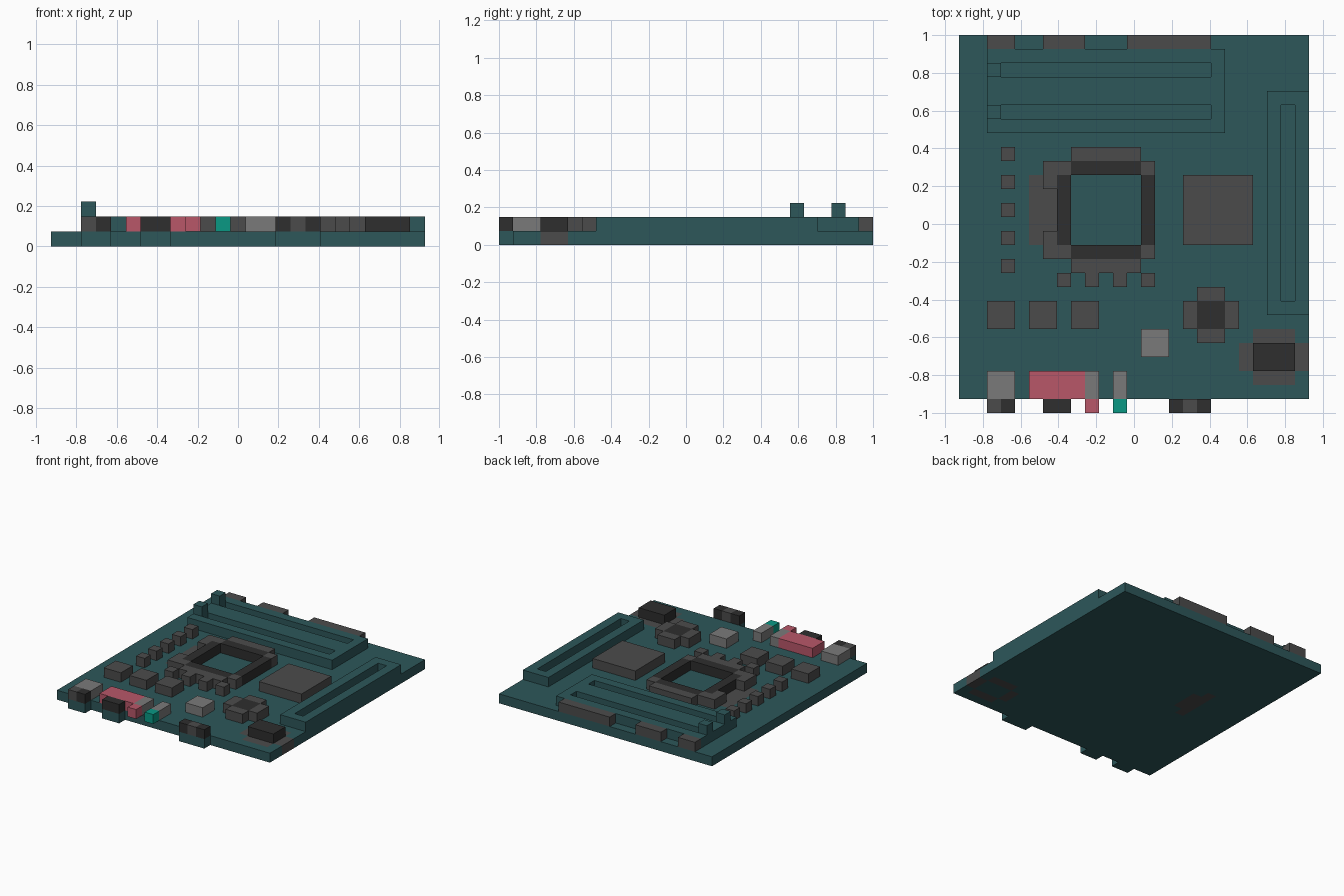
import bpy
import bmesh

cube = bpy.data.objects.get("Cube")
if cube:
    bpy.data.objects.remove(cube, do_unlink=True)

U = 2 / 27  # size of one block


def make_material(name, rgb):
    linear = [((c / 255 + 0.055) / 1.055) ** 2.4 if c > 10 else c / 255 / 12.92 for c in rgb]
    mat = bpy.data.materials.new(name)
    mat.use_nodes = True
    mat.diffuse_color = (*linear, 1)
    bsdf = mat.node_tree.nodes["Principled BSDF"]
    bsdf.inputs["Base Color"].default_value = (*linear, 1)
    bsdf.inputs["Roughness"].default_value = 0.9
    return mat


MATS = {
    "teal": make_material("board teal", (45, 87, 90)),
    "grey": make_material("component grey", (75, 75, 75)),
    "dark": make_material("charcoal", (46, 46, 46)),
    "light": make_material("metal grey", (122, 122, 122)),
    "pink": make_material("port pink", (184, 87, 105)),
    "green": make_material("port green", (9, 152, 132)),
}


def part(name, layer, *regions):
    """Build a one-block-high part from (colour, rectangles) regions.

    A rectangle is (column start, column end, row start, row end), with rows
    counted from the back edge. Later regions override; None cuts a hole.
    """
    cells = {}
    for colour, rects in regions:
        for c0, c1, r0, r1 in rects:
            for c in range(c0, c1):
                for r in range(r0, r1):
                    cells[c, r] = colour
    cells = {k: v for k, v in cells.items() if v}
    colours = sorted(set(cells.values()))
    bm = bmesh.new()

    def face(points, colour):
        verts = [bm.verts.new(((x - 12.5) * U, (13.5 - y) * U, z * U)) for x, y, z in points]
        bm.faces.new(verts).material_index = colours.index(colour)

    lo, hi = layer, layer + 1
    for (c, r), col in cells.items():
        ring = [(c, r), (c, r + 1), (c + 1, r + 1), (c + 1, r)]
        face([(x, y, hi) for x, y in ring], col)
        face([(x, y, lo) for x, y in reversed(ring)], col)
        # Side walls only where there is no neighbour
        for k, (dc, dr) in enumerate([(-1, 0), (0, 1), (1, 0), (0, -1)]):
            if (c + dc, r + dr) not in cells:
                a, b = ring[k], ring[(k + 1) % 4]
                face([(*a, lo), (*b, lo), (*b, hi), (*a, hi)], col)
    bmesh.ops.remove_doubles(bm, verts=bm.verts, dist=U * 0.01)
    bmesh.ops.dissolve_limit(bm, angle_limit=0.01, verts=bm.verts, edges=bm.edges,
                             delimit={'MATERIAL'})
    mesh = bpy.data.meshes.new(name)
    bm.to_mesh(mesh)
    bm.free()
    for col in colours:
        mesh.materials.append(MATS[col])
    obj = bpy.data.objects.new(name, mesh)
    bpy.context.collection.objects.link(obj)
    return obj


# Circuit board with front tabs and inlaid grey patches
part("board", 0,
     ("teal", [(0, 25, 0, 26), (2, 4, 26, 27), (6, 8, 26, 27), (15, 18, 26, 27)]),
     ("grey", [(5, 6, 10, 15), (6, 7, 11, 14),
               (21, 24, 21, 22), (21, 24, 24, 25), (20, 21, 22, 24), (24, 25, 22, 24)]))

# Memory and expansion slots
part("memory_slots", 1, ("teal", [(2, 19, 1, 7)]), (None, [(3, 18, 2, 3), (3, 18, 5, 6)]))
for i, row in enumerate((2, 5)):
    part(f"memory_latch_{i + 1}", 2, ("teal", [(2, 3, row, row + 1)]))
part("expansion_slot", 1, ("teal", [(22, 25, 4, 20)]), (None, [(23, 24, 5, 19)]))

# Connectors along the back edge
for i, (a, b) in enumerate([(2, 4), (6, 9), (12, 18)]):
    part(f"back_connector_{i + 1}", 1, ("grey", [(a, b, 0, 1)]))

# Processor socket: grey surround, dark ring, open centre
part("processor_socket", 1,
     ("grey", [(7, 14, 9, 16), (8, 13, 8, 9), (8, 13, 16, 17), (6, 7, 9, 11), (6, 7, 14, 16)]
      + [(c, c + 1, 17, 18) for c in (9, 11)]),
     ("dark", [(8, 13, 9, 16), (7, 14, 10, 15)]),
     (None, [(8, 13, 10, 15)]))
for i, col in enumerate((7, 13)):
    part(f"socket_capacitor_{i + 1}", 1, ("grey", [(col, col + 1, 17, 18)]))

# Chips and small components
part("main_chip", 1, ("grey", [(16, 21, 10, 15)]))
for i in range(5):
    part(f"capacitor_{i + 1}", 1, ("grey", [(3, 4, 8 + 2 * i, 9 + 2 * i)]))
for i in range(3):
    part(f"regulator_{i + 1}", 1, ("grey", [(2 + 3 * i, 4 + 3 * i, 19, 21)]))
part("small_fan", 1, ("grey", [(16, 20, 19, 21), (17, 19, 18, 22)]), ("dark", [(17, 19, 19, 21)]))
part("dark_chip", 1, ("dark", [(21, 24, 22, 24)]))
part("crystal", 1, ("light", [(13, 15, 21, 23)]))

# Ports along the front edge
part("corner_port", 1, ("light", [(2, 4, 24, 26)]),
     ("grey", [(2, 3, 26, 27)]), ("dark", [(3, 4, 26, 27)]))
part("wide_port", 1, ("pink", [(5, 9, 24, 26)]), ("dark", [(6, 8, 26, 27)]))
part("pink_jack", 1, ("light", [(9, 10, 24, 26)]), ("pink", [(9, 10, 26, 27)]))
part("green_jack", 1, ("light", [(11, 12, 24, 26)]), ("green", [(11, 12, 26, 27)]))
part("front_sockets", 1, ("dark", [(15, 18, 26, 27)]), ("grey", [(16, 17, 26, 27)]))
